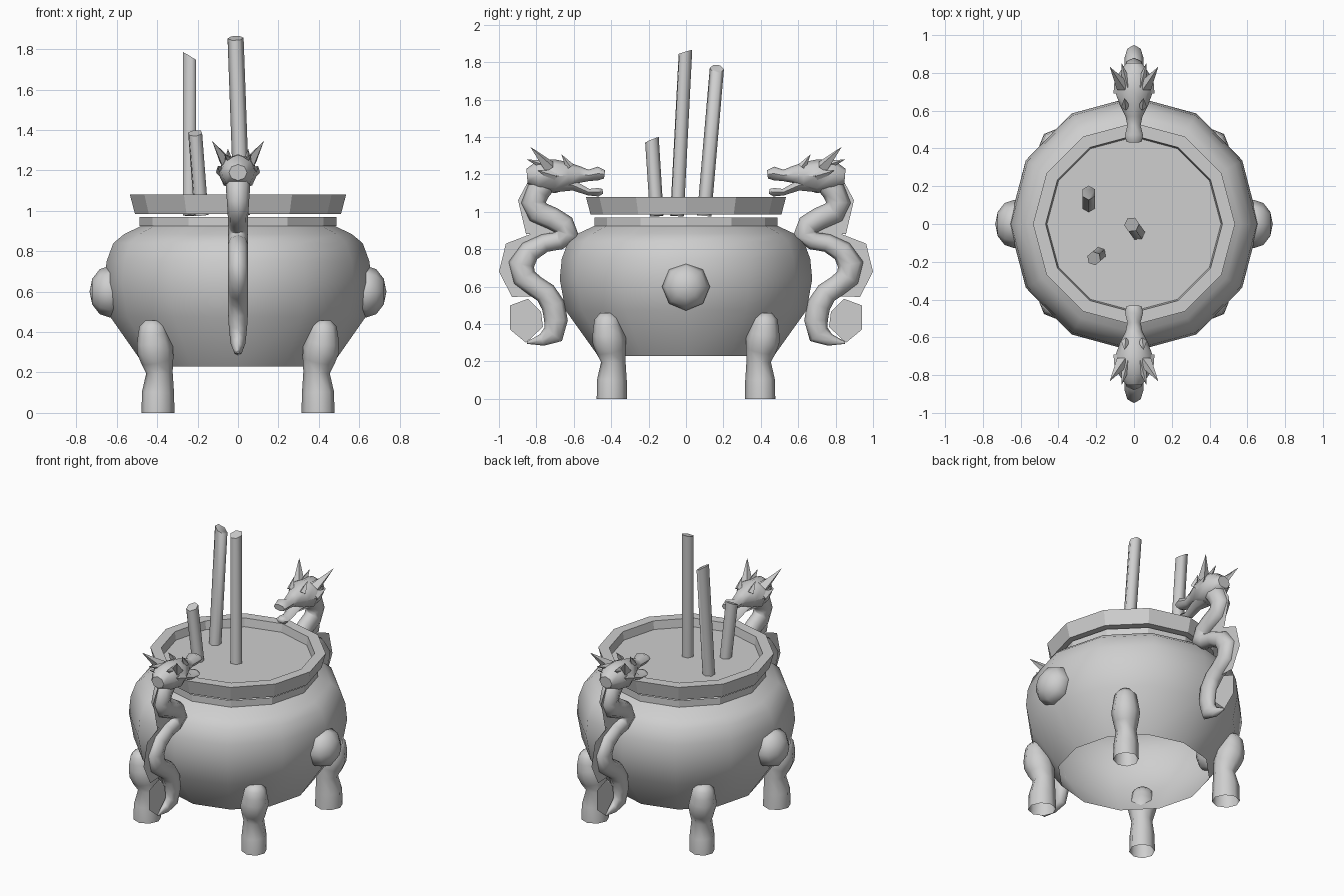
import bpy, bmesh
from math import sin, cos, pi, radians
from mathutils import Vector, Matrix

cube = bpy.data.objects.get("Cube")
if cube:
    bpy.data.objects.remove(cube, do_unlink=True)

grey = bpy.data.materials.new("plain_grey")
grey.use_nodes = True
colour = (0.62, 0.62, 0.62, 1)
grey.diffuse_color = colour
grey.node_tree.nodes["Principled BSDF"].inputs["Base Color"].default_value = colour


def finish(name, bm, turn=0, smooth=None):
    """Clean the mesh, turn it about z and make it an object."""
    bmesh.ops.remove_doubles(bm, verts=bm.verts, dist=0.0005)
    bmesh.ops.recalc_face_normals(bm, faces=bm.faces)
    bm.transform(Matrix.Rotation(radians(turn), 4, 'Z'))
    mesh = bpy.data.meshes.new(name)
    bm.to_mesh(mesh)
    bm.free()
    mesh.materials.append(grey)
    ob = bpy.data.objects.new(name, mesh)
    bpy.context.collection.objects.link(ob)
    if smooth:
        bpy.ops.object.select_all(action='DESELECT')
        bpy.context.view_layer.objects.active = ob
        ob.select_set(True)
        bpy.ops.object.shade_smooth_by_angle(angle=radians(smooth))
    return ob


def lathe(name, profile, closed=False, smooth=None, sides=12):
    bm = bmesh.new()
    verts = [bm.verts.new((r, 0, z)) for r, z in profile]
    edges = [bm.edges.new(p) for p in zip(verts, verts[1:])]
    if closed:
        edges.append(bm.edges.new((verts[-1], verts[0])))
    bmesh.ops.spin(bm, geom=verts + edges, cent=(0, 0, 0), axis=(0, 0, 1),
                   angle=2 * pi, steps=sides, use_duplicate=False)
    return finish(name, bm, smooth=smooth)


def tube(name, stations, turn=0, sides=8, smooth=65, open_start=False):
    """Loft of (y, z, half width, half height) rings, mitred along a path in the yz plane."""
    bm = bmesh.new()
    path = [Vector((0, s[0], s[1])) for s in stations]
    steps = [(b - a).normalized() for a, b in zip(path, path[1:])]
    rings = []
    for i, (y, z, w, h) in enumerate(stations):
        before, after = steps[max(i - 1, 0)], steps[min(i, len(steps) - 1)]
        t = (before + after).normalized()
        n = Vector((0, -t.z, t.y)) / max(t.dot(after), 0.7)
        rings.append([bm.verts.new(path[i] + Vector((w * cos(a), 0, 0)) + n * h * sin(a))
                      for a in (2 * pi * k / sides for k in range(sides))])
    for a, b in zip(rings, rings[1:]):
        for k in range(sides):
            j = (k + 1) % sides
            bm.faces.new((a[k], a[j], b[j], b[k]))
    if not open_start:
        bm.faces.new(rings[0])
    bm.faces.new(rings[-1])
    return finish(name, bm, turn, smooth)


def sheet(name, outline, turn):
    """Flat single-sided membrane on the middle plane."""
    bm = bmesh.new()
    bm.faces.new([bm.verts.new((0, y, z)) for y, z in outline])
    bmesh.ops.triangulate(bm, faces=bm.faces)
    return finish(name, bm, turn)


def rod(name, base, tip, r1, r2, sides, turn=0, slope=(0, 0), smooth=None):
    base, tip = Vector(base), Vector(tip)
    axis = tip - base
    bm = bmesh.new()
    bmesh.ops.create_cone(bm, cap_ends=True, segments=sides, radius1=r1, radius2=r2,
                          depth=axis.length)
    top = [v for v in bm.verts if v.co.z > 0]
    bm.transform(Matrix.Translation((base + tip) / 2)
                 @ axis.to_track_quat('Z', 'Y').to_matrix().to_4x4())
    for v in top:
        v.co.z += (v.co.x - tip.x) * slope[0] + (v.co.y - tip.y) * slope[1]
    return finish(name, bm, turn, smooth)


# Vessel: belly open underneath, neck band, flared rim and the ash inside it
belly = lathe("belly", [(.47, .23), (.645, .475), (.675, .64), (.664, .75),
                        (.63, .84), (.575, .885), (.485, .927)], smooth=65)
belly.scale.x = 0.98
lathe("neck", [(.488, .925), (.488, .97)])
lathe("rim", [(.51, .985), (.535, 1.08), (.468, 1.08), (.455, .985)], closed=True)
lathe("ash", [(.462, 1.025), (0, 1.025)])

# Round side knobs
for side, label in ((1, "left"), (-1, "right")):
    bm = bmesh.new()
    bmesh.ops.create_uvsphere(bm, u_segments=8, v_segments=6, radius=.128)
    bm.transform(Matrix.Translation((side * .635, 0, .6)) @ Matrix.Diagonal((.78, 1, 1, 1))
                 @ Matrix.Rotation(pi / 2, 4, 'Y'))
    finish(label + "_knob", bm, smooth=65)

# Four legs with bulging knees and hollow feet
leg = [(.56, 0, .078, .085), (.56, .1, .077, .082), (.55, .2, .064, .066),
       (.565, .26, .078, .084), (.58, .31, .088, .092), (.59, .35, .082, .085),
       (.595, .39, .074, .076), (.6, .43, .066, .062), (.6, .458, .035, .035)]
for i in range(4):
    tube("leg_%d" % (i + 1), leg, turn=45 + 90 * i, open_start=True)

# Two dragon handles, front and back: (y, z, half width, half height)
body = [(-.85, .3, .005, .006), (-.77, .315, .025, .032), (-.71, .345, .037, .053),
        (-.695, .42, .045, .062), (-.71, .5, .05, .062), (-.75, .565, .05, .058),
        (-.81, .605, .05, .057), (-.865, .65, .05, .06), (-.88, .72, .05, .064),
        (-.835, .79, .05, .056), (-.755, .833, .05, .048), (-.68, .845, .05, .047),
        (-.635, .88, .05, .055), (-.655, .93, .05, .057), (-.715, .965, .05, .06),
        (-.79, .998, .052, .06), (-.815, 1.05, .055, .06), (-.79, 1.11, .06, .062),
        (-.73, 1.18, .06, .06)]
head = [(-.85, 1.19, .045, .04), (-.79, 1.195, .085, .082), (-.7, 1.19, .1, .09),
        (-.63, 1.195, .075, .072), (-.57, 1.2, .045, .045), (-.52, 1.195, .035, .03),
        (-.47, 1.205, .048, .036), (-.435, 1.2, .04, .022)]
jaw = [(-.7, 1.14, .06, .04), (-.6, 1.14, .045, .03), (-.52, 1.105, .035, .02),
       (-.47, 1.105, .042, .026), (-.445, 1.11, .025, .015)]
lower_fin = [(-.66, .86), (-.835, .79), (-.88, .7), (-.82, .615), (-.72, .525),
             (-.79, .55), (-.93, .545), (-1, .68), (-.963, .83), (-.77, .905)]
upper_fin = [(-.64, .872), (-.7, .95), (-.81, 1.02), (-.792, 1.11),
             (-.835, 1.18), (-.898, 1.062), (-.855, .88), (-.72, .89)]
tail = [(-.94, .5), (-.845, .535), (-.775, .465), (-.765, .385), (-.855, .3), (-.94, .37)]
spikes = {"ear": ((.06, -.73, 1.24), (.127, -.83, 1.345), .036),
          "horn": ((.035, -.73, 1.24), (.065, -.85, 1.28), .03),
          "brow": ((.045, -.62, 1.24), (.05, -.665, 1.305), .024),
          "cheek": ((.075, -.7, 1.19), (.1, -.79, 1.22), .035)}

for label, turn in (("front", 0), ("back", 180)):
    pre = label + "_dragon_"
    tube(pre + "body", body, turn)
    tube(pre + "head", head, turn, smooth=45)
    tube(pre + "jaw", jaw, turn, sides=6)
    sheet(pre + "lower_fin", lower_fin, turn)
    sheet(pre + "upper_fin", upper_fin, turn)
    sheet(pre + "tail", tail, turn)
    for part, (base, tip, r) in spikes.items():
        for side, hand in ((1, "left_"), (-1, "right_")):
            rod(pre + hand + part, (side * base[0], *base[1:]), (side * tip[0], *tip[1:]),
                r, .001, 4, turn)

# Incense sticks standing in the ash
rod("tall_stick", (.02, -.048, .978), (-.012, -.003, 1.855), .04, .04, 6,
    slope=(0, .35), smooth=65)
rod("middle_stick", (-.24, .097, .978), (-.24, .165, 1.765), .038, .038, 6,
    slope=(-.6, 0), smooth=65)
rod("short_stick", (-.181, -.156, .978), (-.212, -.182, 1.385), .037, .037, 6,
    slope=(0, .35), smooth=65)
